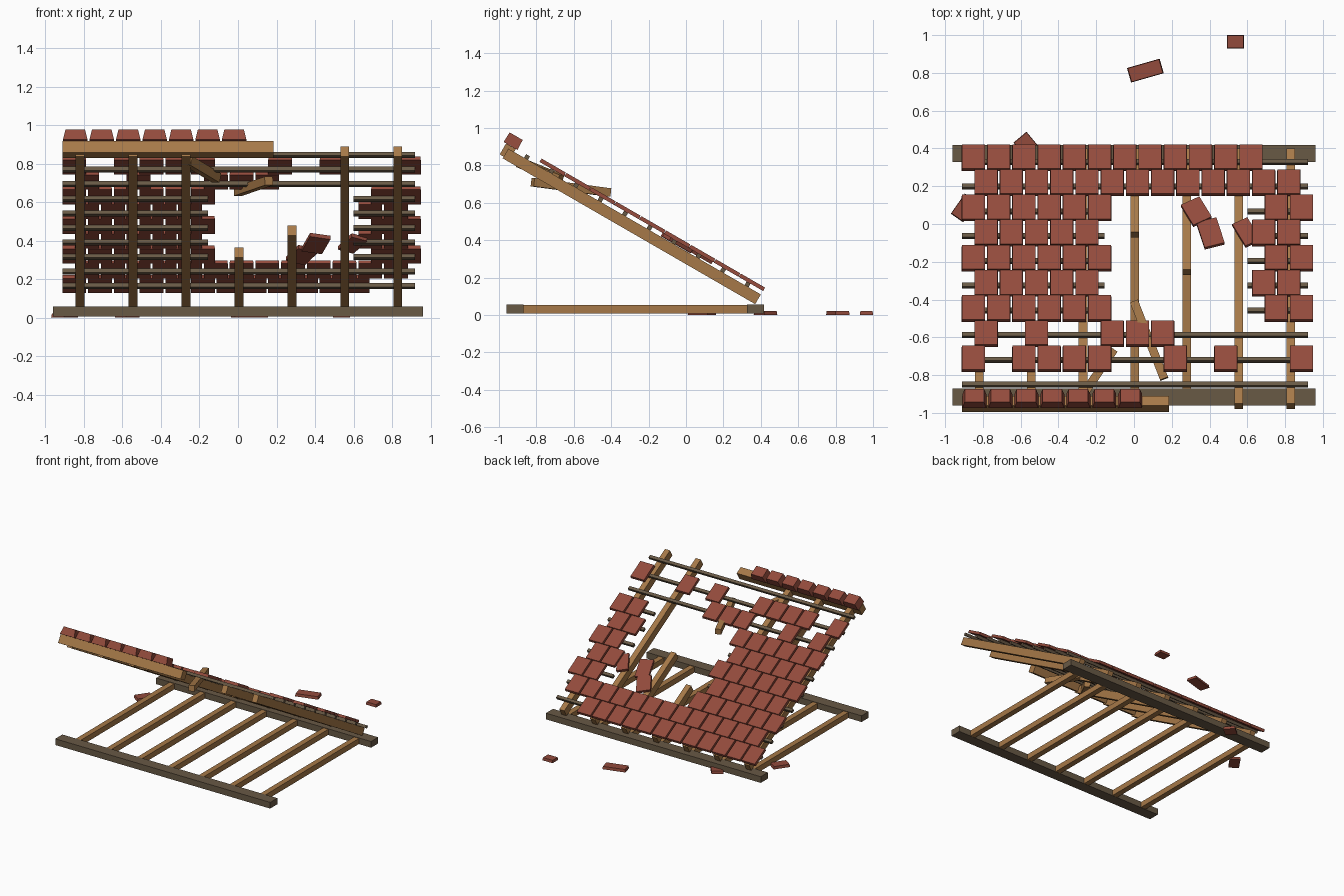
import bpy, bmesh, math
from mathutils import Matrix, Vector

if "Cube" in bpy.data.objects:
    bpy.data.objects.remove(bpy.data.objects["Cube"])

def mat(name, c):
    m = bpy.data.materials.new(name)
    m.diffuse_color = (*c, 1)
    m.use_nodes = True
    m.node_tree.nodes["Principled BSDF"].inputs["Base Color"].default_value = m.diffuse_color
    return m

WOOD = mat("wood", (0.38, 0.19, 0.065))
OLD = mat("weathered_wood", (0.14, 0.10, 0.06))
TILE = mat("clay_tile", (0.29, 0.07, 0.045))

# Roof frame: local y runs down the slope, local z is the roof normal
ROOF = Matrix.Translation((0, 0.40, 0.11)) @ Matrix.Rotation(math.radians(-30), 4, 'X')

def block(name, size, matrix, material, taper=(1, 1)):
    bm = bmesh.new()
    bmesh.ops.create_cube(bm, size=1)
    for v in bm.verts:
        if v.co.z > 0:
            v.co.x *= taper[0]
            v.co.y *= taper[1]
        v.co = Vector((v.co.x * size[0], v.co.y * size[1], v.co.z * size[2]))
    me = bpy.data.meshes.new(name)
    bm.to_mesh(me)
    bm.free()
    me.materials.append(material)
    ob = bpy.data.objects.new(name, me)
    ob.matrix_world = matrix
    bpy.context.collection.objects.link(ob)
    return ob

def on_roof(x, s, n, yaw=0):
    return ROOF @ Matrix.Translation((x, s, n)) @ Matrix.Rotation(math.radians(yaw), 4, 'Z')

def at(x, y, z, yaw=0):
    return Matrix.Translation((x, y, z)) @ Matrix.Rotation(math.radians(yaw), 4, 'Z')

def beam_between(name, a, b, w, h):
    a, b = Vector(a), Vector(b)
    rot = (b - a).to_track_quat('Y', 'Z').to_matrix().to_4x4()
    block(name, (w, (b - a).length, h), Matrix.Translation((a + b) / 2) @ rot, WOOD)

# Wall plates
block("front_wall_plate", (1.92, 0.09, 0.05), at(0, -0.915, 0.032), OLD)
block("back_wall_plate", (1.92, 0.09, 0.05), at(0, 0.372, 0.032), OLD)

# Joists and rafters (two rafters are snapped short)
xs = [-0.82 + 0.275 * i for i in range(7)]
lengths = [1.559] * 7
lengths[3], lengths[4] = 0.51, 0.74
for x, length in zip(xs, lengths):
    block("joist", (0.045, 1.21, 0.045), at(x, -0.27, 0.031), WOOD)
    block("rafter", (0.045, length, 0.06), on_roof(x, -length / 2, -0.03), WOOD)

# Broken timbers hanging near the ridge
beam_between("broken_rafter_left", (-0.26, -0.89, 0.815), (-0.11, -0.67, 0.725), 0.045, 0.05)
beam_between("broken_rafter_right", (0.0, -0.41, 0.655), (0.16, -0.82, 0.71), 0.045, 0.045)

# Ridge beam, broken off past the middle
ridge = Matrix.Translation((-0.363, -0.953, 0.873)) @ Matrix.Rotation(math.radians(-30), 4, 'X')
block("ridge_beam", (1.095, 0.06, 0.068), ridge, WOOD)

# Battens, interrupted by the hole
for i in range(10):
    s = (-0.85 + 0.131 * i - 0.4055) / 0.866
    spans = [(-0.91, 0.92)]
    if 3 <= i <= 7:
        spans = [(-0.91, -0.155), (0.60, 0.92)]
    for a, b in spans:
        block("batten", (b - a, 0.024, 0.022), on_roof((a + b) / 2, s, 0.011), OLD)

# Roof tiles, rows from eaves upward; odd rows are shifted half a tile
even = [0, 1, 2, 3, 4, 5, 12, 13]
odd = [0, 1, 2, 3, 4, 11, 12]
rows = [range(12), range(13), even, odd, even, odd, even,
        [0, 2, 5, 6, 7], [0, 2, 3, 4, 5, 8, 10, 13]]
for r, cols in enumerate(rows):
    for c in cols:
        x = -0.85 + 0.1336 * c + (0.0668 if r % 2 else 0)
        block("roof_tile", (0.124, 0.153, 0.021),
              on_roof(x, -0.0735 - 0.1537 * r, 0.0325), TILE, (0.97, 0.97))

# Ridge tiles
for i in range(7):
    m = Matrix.Translation((-0.845 + 0.1375 * i, -0.923, 0.930)) @ Matrix.Rotation(math.radians(-30), 4, 'X')
    block("ridge_tile", (0.127, 0.085, 0.06), m, TILE, (0.8, 0.95))

# Tiles sliding into the hole
for x, y, z, yaw, w, l in [(0.405, -0.05, 0.385, 16, 0.11, 0.16),
                           (0.33, 0.065, 0.325, 28, 0.11, 0.14),
                           (0.595, -0.045, 0.385, 28, 0.09, 0.15)]:
    m = Matrix.Translation((x, y, z)) @ Matrix.Rotation(math.radians(-30), 4, 'X') \
        @ Matrix.Rotation(math.radians(yaw), 4, 'Z')
    block("sliding_tile", (w, l, 0.022), m, TILE)

# Fallen tiles on the ground
for x, y, yaw, w, l in [(0.06, 0.812, 16, 0.18, 0.08), (0.537, 0.965, 0, 0.09, 0.07),
                        (-0.575, 0.425, 40, 0.09, 0.09), (-0.90, 0.085, -35, 0.08, 0.13)]:
    block("fallen_tile", (w, l, 0.022), at(x, y, 0.011, yaw), TILE, (0.95, 0.93))
